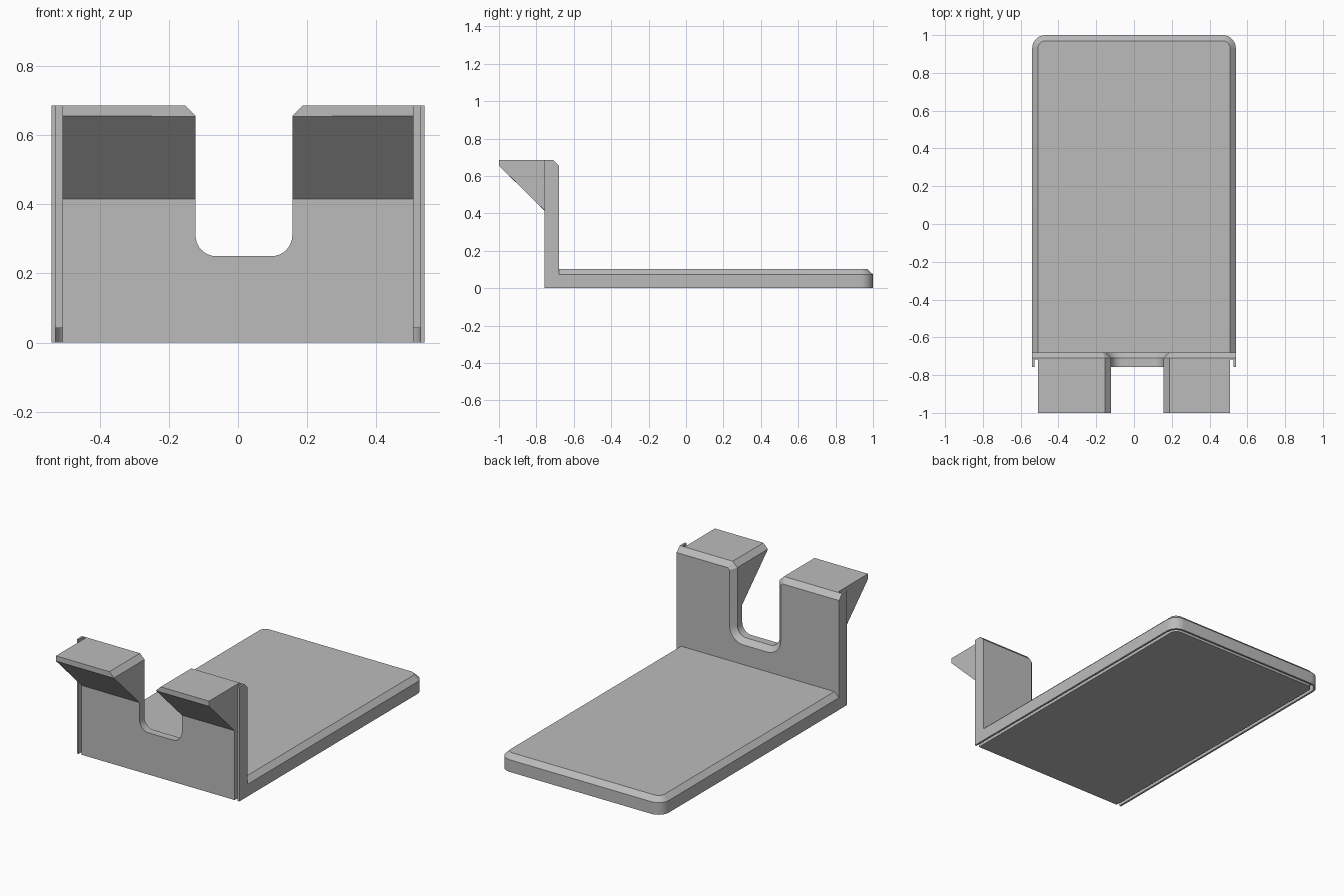
import bpy
import bmesh
from math import cos, sin, pi, radians, sqrt

if "Cube" in bpy.data.objects:
    bpy.data.objects.remove(bpy.data.objects["Cube"])

HALF_W, TOP, CH = 0.539, 0.686, 0.03
FRONT, WALL_BACK, BACK = -0.757, -0.68, 1.0
SLOT_L, SLOT_R, SLOT_Z, SLOT_RAD = -0.123, 0.157, 0.25, 0.06
LIP, PANEL = 0.0115, 0.031      # groove edges, measured in from the rim

grey = bpy.data.materials.new("plain grey")
grey.use_nodes = True
COLOUR = (0.5, 0.5, 0.5, 1)
grey.diffuse_color = COLOUR
grey.node_tree.nodes["Principled BSDF"].inputs["Base Color"].default_value = COLOUR


def loft(name, loops):
    """Closed solid through matching loops of points."""
    bm = bmesh.new()
    rings = [[bm.verts.new(p) for p in loop] for loop in loops]
    n = len(rings[0])
    for a, b in zip(rings, rings[1:]):
        for i in range(n):
            j = (i + 1) % n
            bm.faces.new((a[i], a[j], b[j], b[i]))
    bm.faces.new(rings[0])
    bm.faces.new(rings[-1])
    bmesh.ops.recalc_face_normals(bm, faces=bm.faces)
    mesh = bpy.data.meshes.new(name)
    bm.to_mesh(mesh)
    bm.free()
    mesh.materials.append(grey)
    obj = bpy.data.objects.new(name, mesh)
    bpy.context.collection.objects.link(obj)
    return obj


def arc(cx, cy, r, start, end, steps=8):
    angles = [start + (end - start) * i / steps for i in range(steps + 1)]
    return [(cx + r * cos(a), cy + r * sin(a)) for a in angles]


def rim(inset, front):
    """U-shaped plan path with rounded back corners, open at the front."""
    rad = 0.07
    x, y, r = HALF_W - rad, BACK - rad, rad - inset
    return ([(HALF_W - inset, front)] + arc(x, y, r, 0, pi / 2)
            + arc(-x, y, r, pi / 2, pi) + [(inset - HALF_W, front)])


def wall_outline(inset):
    """Front outline of the wall; the inset shrinks its top and slot edges."""
    top, r = TOP - inset, SLOT_RAD + inset
    c = CH - inset * (2 - sqrt(2))
    left, right = SLOT_L - inset, SLOT_R + inset
    z = SLOT_Z + SLOT_RAD
    return ([(-HALF_W, 0), (HALF_W, 0), (HALF_W, top), (right + c, top), (right, top - c)]
            + arc(SLOT_R - SLOT_RAD, z, r, 0, -pi / 2)
            + arc(SLOT_L + SLOT_RAD, z, r, -pi / 2, -pi)
            + [(left, top - c), (left - c, top), (-HALF_W, top)])


def at_z(path, z):
    return [(x, y, z) for x, y in path]


def at_y(path, y):
    return [(x, y, z) for x, z in path]


def boolean(target, tool, operation):
    mod = target.modifiers.new("join", "BOOLEAN")
    mod.object, mod.operation, mod.solver = tool, operation, "EXACT"
    bpy.context.view_layer.objects.active = target
    bpy.ops.object.modifier_apply(modifier=mod.name)
    bpy.data.objects.remove(tool)


# Upright wall with a rounded slot, bevelled along its rear edges
holder = loft("stand_body", [at_y(wall_outline(0), FRONT),
                             at_y(wall_outline(0), WALL_BACK - CH),
                             at_y(wall_outline(CH), WALL_BACK)])

# Base plate with a bevelled top edge
inner = WALL_BACK - 0.02
plate = loft("base_plate", [at_z(rim(0, inner), 0),
                            at_z(rim(0, inner), 0.073),
                            at_z(rim(CH, inner), 0.102)])
boolean(holder, plate, "UNION")

# Groove under the plate, following the rim
groove = loft("groove_cutter", [
    at_z(rim(LIP, -0.9) + rim(PANEL, -0.9)[::-1], z) for z in (-0.1, 0.042)])
boolean(holder, groove, "DIFFERENCE")

# Groove up each side of the wall front
for side in (-1, 1):
    a, b = side * (HALF_W - LIP), side * (HALF_W - PANEL)
    plan = [(a, -0.9), (b, -0.9), (b, FRONT + 0.04), (a, FRONT + 0.04)]
    slit = loft("side_groove_cutter", [at_z(plan, z) for z in (-0.2, 0.9)])
    boolean(holder, slit, "DIFFERENCE")

# Wedge hooks, bevelled on the slot side
for side, edge in ((-1, SLOT_L), (1, SLOT_R)):
    outer = side * (HALF_W - PANEL)
    sections = []
    for y, low in ((-1.0, 0.655), (FRONT, 0.416), (FRONT + 0.02, 0.416)):
        sections.append(at_y([(outer, low), (outer, TOP), (edge + side * CH, TOP),
                              (edge, TOP - CH), (edge, low - 0.0005)], y))
    boolean(holder, loft("hook", sections), "UNION")

# Smooth rounded corners, sharp edges elsewhere
bpy.ops.object.select_all(action="DESELECT")
holder.select_set(True)
bpy.context.view_layer.objects.active = holder
bpy.ops.object.shade_smooth_by_angle(angle=radians(25))
